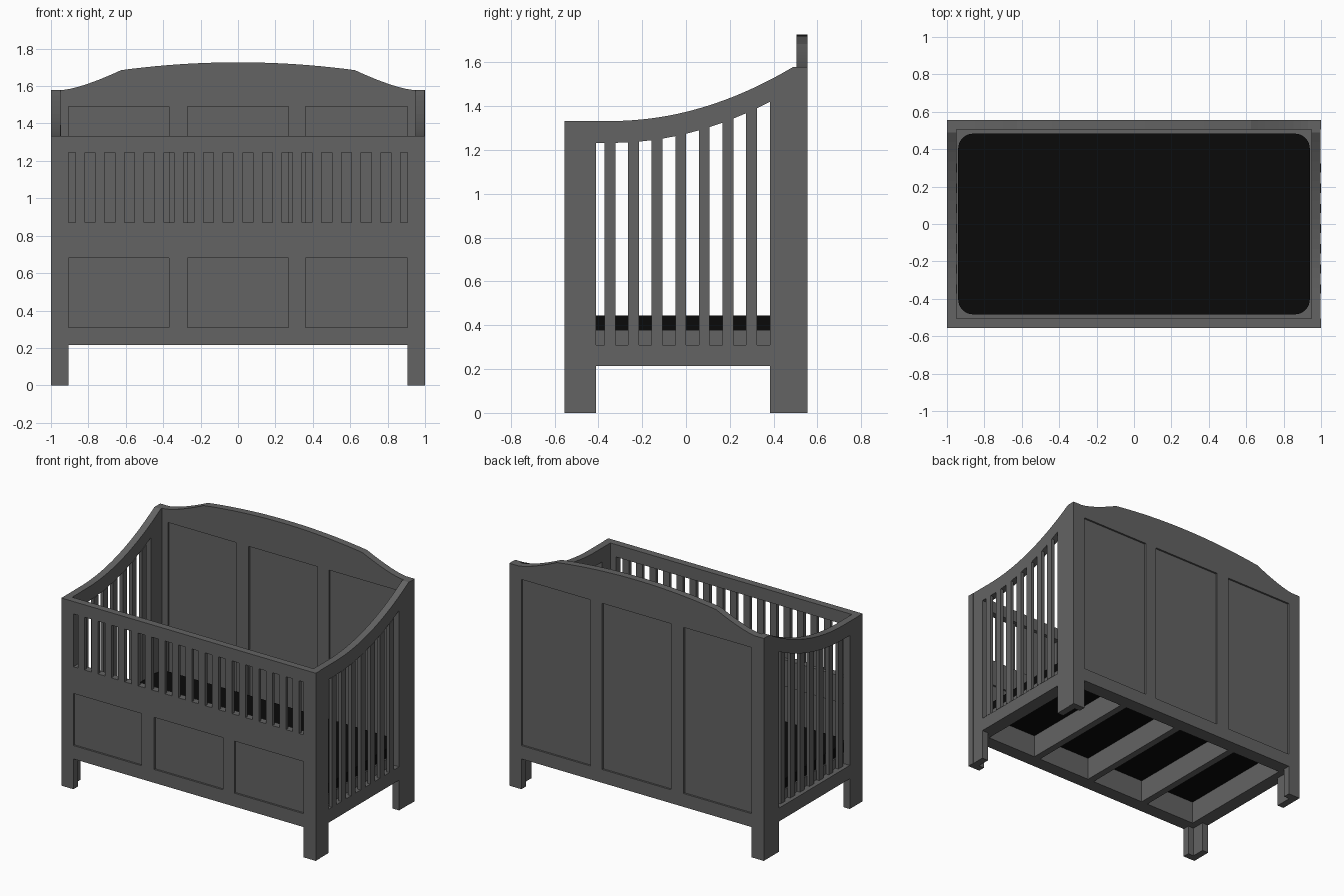
import bpy, bmesh, math
from mathutils import Vector

if "Cube" in bpy.data.objects:
    bpy.data.objects.remove(bpy.data.objects["Cube"])


def material(name, shade):
    mat = bpy.data.materials.new(name)
    mat.diffuse_color = (shade, shade, shade, 1)
    mat.use_nodes = True
    mat.node_tree.nodes["Principled BSDF"].inputs["Base Color"].default_value = mat.diffuse_color
    return mat


GREY = material("grey_paint", 0.125)
BLACK = material("black_fabric", 0.003)


def plate(name, loops, to3d, depth, mat=GREY):
    """Solid plate: first loop is the outline, the others are holes."""
    bm = bmesh.new()
    edges = []
    for loop in loops:
        vs = [bm.verts.new(to3d(u, v)) for u, v in loop]
        edges += [bm.edges.new((a, b)) for a, b in zip(vs, vs[1:] + vs[:1])]
    bmesh.ops.triangle_fill(bm, edges=edges, use_beauty=True)
    ext = bmesh.ops.extrude_face_region(bm, geom=bm.faces[:])
    moved = [g for g in ext["geom"] if isinstance(g, bmesh.types.BMVert)]
    bmesh.ops.translate(bm, verts=moved, vec=Vector(depth))
    bmesh.ops.recalc_face_normals(bm, faces=bm.faces[:])
    me = bpy.data.meshes.new(name)
    bm.to_mesh(me)
    bm.free()
    me.materials.append(mat)
    ob = bpy.data.objects.new(name, me)
    bpy.context.collection.objects.link(ob)
    return ob


def rect(u0, u1, v0, v1):
    return [(u0, v0), (u1, v0), (u1, v1), (u0, v1)]


def box(name, x0, x1, y0, y1, z0, z1):
    return plate(name, [rect(x0, x1, y0, y1)], lambda u, v: (u, v, z0), (0, 0, z1 - z0))


T = 0.05               # board thickness
S = 0.025              # slat thickness
W, D = 1.0, 0.555      # half width, half depth
RAIL = 0.215           # underside of the lower rails
LEG = 0.905            # inner edge of legs
PANELS = [(-LEG, -0.37), (-0.27, 0.27), (0.36, LEG)]


def feet(a, b, c, d):
    """Bottom edge of a board, with a leg at each end."""
    return [(a, 0), (b, 0), (b, RAIL), (c, RAIL), (c, 0), (d, 0)]


# Front: one long opening with slats, three framed panels below
front = [feet(-W, -LEG, LEG, W) + [(W, 1.333), (-W, 1.333)]]
front += [rect(-LEG, LEG, 0.87, 1.245)]
front += [rect(a, b, 0.31, 0.68) for a, b in PANELS]
plate("front_board", front, lambda u, v: (u, -D, v), (0, T, 0))
for k in range(17):
    x = 0.1055 * (k - 8)
    box(f"front_slat_{k + 1}", x - 0.0255, x + 0.0255, -D, -D + S, 0.87, 1.245)

# Back: arched top with scooped shoulders, three tall framed panels
half = [(W, 1.58)]
half += [(0.93 - 0.305 * i / 8, 1.58 + 0.105 * (i / 8) ** 1.35) for i in range(9)]
half += [(0.625 * (1 - i / 10), 1.727 - 0.042 * (1 - i / 10) ** 2) for i in range(1, 10)]
crest = half + [(0, 1.727)] + [(-x, z) for x, z in reversed(half)]
back = [feet(-W, -LEG, LEG, W) + crest]
back += [rect(a, b, 0.31, 1.49) for a, b in PANELS]
plate("back_board", back, lambda u, v: (u, D - T, v), (0, T, 0))

# Recessed infill panels
for i, (a, b) in enumerate(PANELS):
    box(f"front_panel_{i + 1}", a, b, -D + 0.013, -D + T - 0.013, 0.31, 0.68)
    box(f"back_panel_{i + 1}", a, b, D - T + 0.013, D - 0.013, 0.31, 1.49)


# Sides: sweeping top rail, slats cut to follow the curve
def sweep(y):
    return 1.333 + 0.3585 * max(0, min(y, 0.49) + 0.34) ** 2


def under(y):
    return sweep(y) - 0.1


Y = D - T
top_edge = [(Y, 1.58), (0.49, 1.58)]
top_edge += [(0.49 - 0.83 * i / 16, sweep(0.49 - 0.83 * i / 16)) for i in range(1, 17)]
top_edge += [(-Y, 1.333)]
slats = [(y - 0.0245, y + 0.0245) for y in (-0.3475 + 0.1078 * k for k in range(7))]
cuts = [-0.41] + [y for s in slats for y in s] + [0.383]
opening = [(-0.41, 0.31), (0.383, 0.31)] + [(y, under(y)) for y in reversed(cuts)]
side = [feet(-Y, -0.41, 0.383, Y) + top_edge, opening]
# the slat sets sit the same way round on both sides, so they are not mirrored
for name, x, sx in (("left", -W, -0.972), ("right", W - T - 0.002, 0.975)):
    plate(name + "_side", side, lambda u, v: (x, u, v), (T, 0, 0))
    for k, (a, b) in enumerate(slats):
        shape = [(a, 0.31), (b, 0.31), (b, under(b)), (a, under(a))]
        plate(f"{name}_slat_{k + 1}", [shape], lambda u, v: (sx, u, v), (S, 0, 0))

# Mattress support: perimeter rails and three cross bars
X, Z0, Z1, R = W - T, RAIL, 0.378, 0.05
box("front_support_rail", -X, X, -Y, -Y + R, Z0, Z1)
box("back_support_rail", -X, X, Y - R, Y, Z0, Z1)
for name, x in (("left", -X + R / 2), ("right", X - R / 2)):
    box(name + "_support_rail", x - R / 2, x + R / 2, -Y + R, Y - R, Z0, Z1)
for i in (-1, 0, 1):
    box(f"cross_bar_{i + 2}", i * 0.475 - 0.025, i * 0.475 + 0.025, -Y + R, Y - R, Z0, Z1)

# Mattress: rounded rectangle
r, mx, my = 0.08, 0.94, 0.483
outline = []
for q, (sx, sy) in enumerate([(1, 1), (-1, 1), (-1, -1), (1, -1)]):
    for i in range(9):
        a = math.pi / 2 * (q + i / 8)
        outline.append((sx * (mx - r) + r * math.cos(a), sy * (my - r) + r * math.sin(a)))
mattress = plate("mattress", [outline], lambda u, v: (u, v, Z1), (0, 0, 0.067), BLACK)
bpy.context.view_layer.objects.active = mattress
mattress.select_set(True)
bpy.ops.object.shade_smooth_by_angle(angle=math.radians(30))
